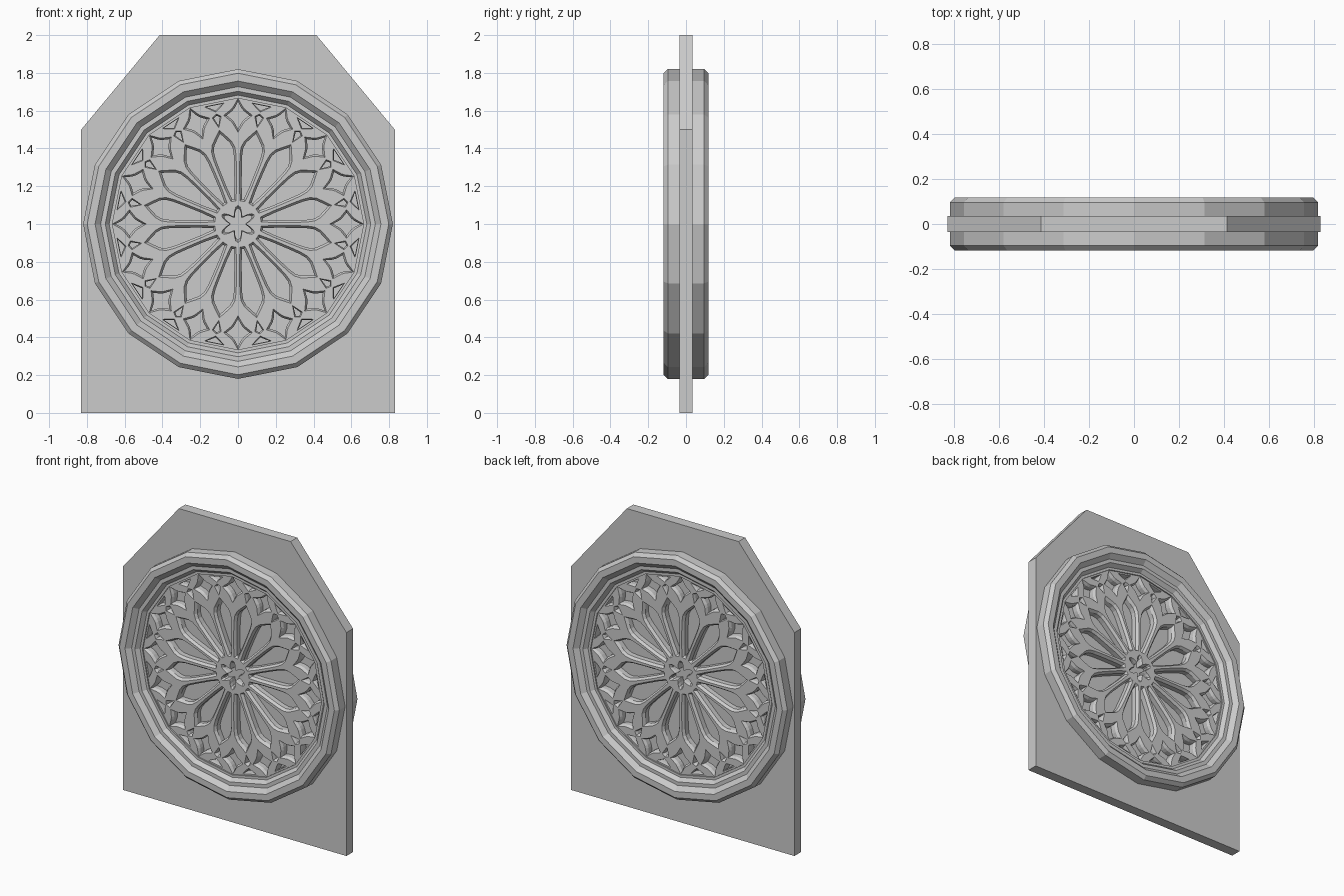
import bpy, bmesh
from math import sin, cos, pi, tau
from mathutils import Vector

if "Cube" in bpy.data.objects:
    bpy.data.objects.remove(bpy.data.objects["Cube"])

CZ = 1.0      # height of the rose centre
N = 16        # sides and tracery divisions


def finish(bm, name):
    bmesh.ops.recalc_face_normals(bm, faces=bm.faces)
    me = bpy.data.meshes.new(name)
    bm.to_mesh(me)
    bm.free()
    ob = bpy.data.objects.new(name, me)
    bpy.context.collection.objects.link(ob)
    return ob


def polygon(r):
    return [(r * sin(tau * i / N), CZ + r * cos(tau * i / N)) for i in range(N)]


def place(pts, a):
    """Turn (radius, sideways) points to angle a from vertical."""
    return [(r * sin(a) + t * cos(a), CZ + r * cos(a) - t * sin(a)) for r, t in pts]


def grow(pts, g):
    """Offset an outline outwards, with limited mitres."""
    p = [Vector(q) for q in pts]
    n = len(p)
    area = sum(p[i - 1].x * p[i].y - p[i].x * p[i - 1].y for i in range(n))
    s = 1 if area > 0 else -1
    out = []
    for i in range(n):
        e1 = (p[i] - p[i - 1]).normalized()
        e2 = (p[(i + 1) % n] - p[i]).normalized()
        n1, n2 = Vector((e1.y, -e1.x)) * s, Vector((e2.y, -e2.x)) * s
        m = (n1 + n2).normalized()
        out.append(tuple(p[i] + m * g * min(1 / max(m.dot(n1), 0.01), 1.6)))
    return out


def loop(bm, pts, y):
    return [bm.verts.new((x, y, z)) for x, z in pts]


def ring_edges(bm, vs):
    return [bm.edges.new((vs[i - 1], vs[i])) for i in range(len(vs))]


def bridge(bm, a, b):
    for i in range(len(a)):
        bm.faces.new((a[i - 1], a[i], b[i], b[i - 1]))


def mirrored(half):
    """Complete a half outline whose first and last points may lie on the axis."""
    return half + [(r, -t) for r, t in reversed(half) if t > 0]


# Wall panel with clipped top corners, open behind the round frame
bm = bmesh.new()
outline = [(-.83, 0), (.83, 0), (.83, 1.5), (.415, 2), (-.415, 2), (-.83, 1.5)]
sides = []
for y in (-.035, .035):
    o, h = loop(bm, outline, y), loop(bm, polygon(.74), y)
    bmesh.ops.triangle_fill(bm, edges=ring_edges(bm, o) + ring_edges(bm, h),
                            use_beauty=True, normal=(0, -1, 0))
    sides.append((o, h))
bridge(bm, sides[0][0], sides[1][0])
bridge(bm, sides[0][1], sides[1][1])
finish(bm, "wall_panel")

# Stepped sixteen-sided moulding, the same on both faces
bm = bmesh.new()
half = [(.82, .096), (.798, .118), (.757, .118), (.727, .09),
        (.703, .09), (.682, .065), (.665, .065)]
profile = half + [(r, -y) for r, y in reversed(half)]
loops = [loop(bm, polygon(r), y) for r, y in profile]
for i in range(len(loops)):
    bridge(bm, loops[i - 1], loops[i])
finish(bm, "round_frame")

# Tracery openings as (outline at wall, outline at front face)
petal = mirrored([(.135, .004), (.2, .02), (.3, .039), (.36, .049), (.4, .051),
                  (.43, .042), (.455, .024), (.487, 0)])
star = mirrored([(.502, 0), (.535, .017), (.551, .03), (.575, .06),
                 (.599, .03), (.615, .017), (.648, 0)])
dart = mirrored([(.53, 0), (.574, .016), (.585, 0)])
spandrel = mirrored([(.612, 0), (.624, .018), (.64, .044)])
openings = []
for i in range(N):
    a = tau * i / N
    for shape, ang, g in ((petal, a + pi / N, .012), (star, a, .01),
                          (dart, a + pi / N, .007), (spandrel, a + pi / N, .006)):
        openings.append((place(shape, ang), place(grow(shape, g), ang)))


def eye(k):
    pts = []
    for i in range(48):
        a = tau * i / 48
        r = k * (.06 + .023 * cos(6 * a))
        pts.append((r * sin(a), CZ + r * cos(a)))
    return pts


openings.append((eye(1), eye(1.18)))

# Tracery disc: chamfered openings on both faces over a thin central pane
bm = bmesh.new()
rims = []
for s in (-1, 1):
    rim = loop(bm, polygon(.68), s * .057)
    rims.append(rim)
    edges = ring_edges(bm, rim)
    fronts = []
    for _, front in openings:
        f = loop(bm, front, s * .057)
        edges += ring_edges(bm, f)
        fronts.append(f)
    bmesh.ops.triangle_fill(bm, edges=edges, use_beauty=True, normal=(0, s, 0))
    for f, (inner, _) in zip(fronts, openings):
        c, b = loop(bm, inner, s * .04), loop(bm, inner, s * .006)
        bridge(bm, f, c)
        bridge(bm, c, b)
        bm.faces.new(b)
bridge(bm, rims[0], rims[1])
finish(bm, "rose_tracery")
